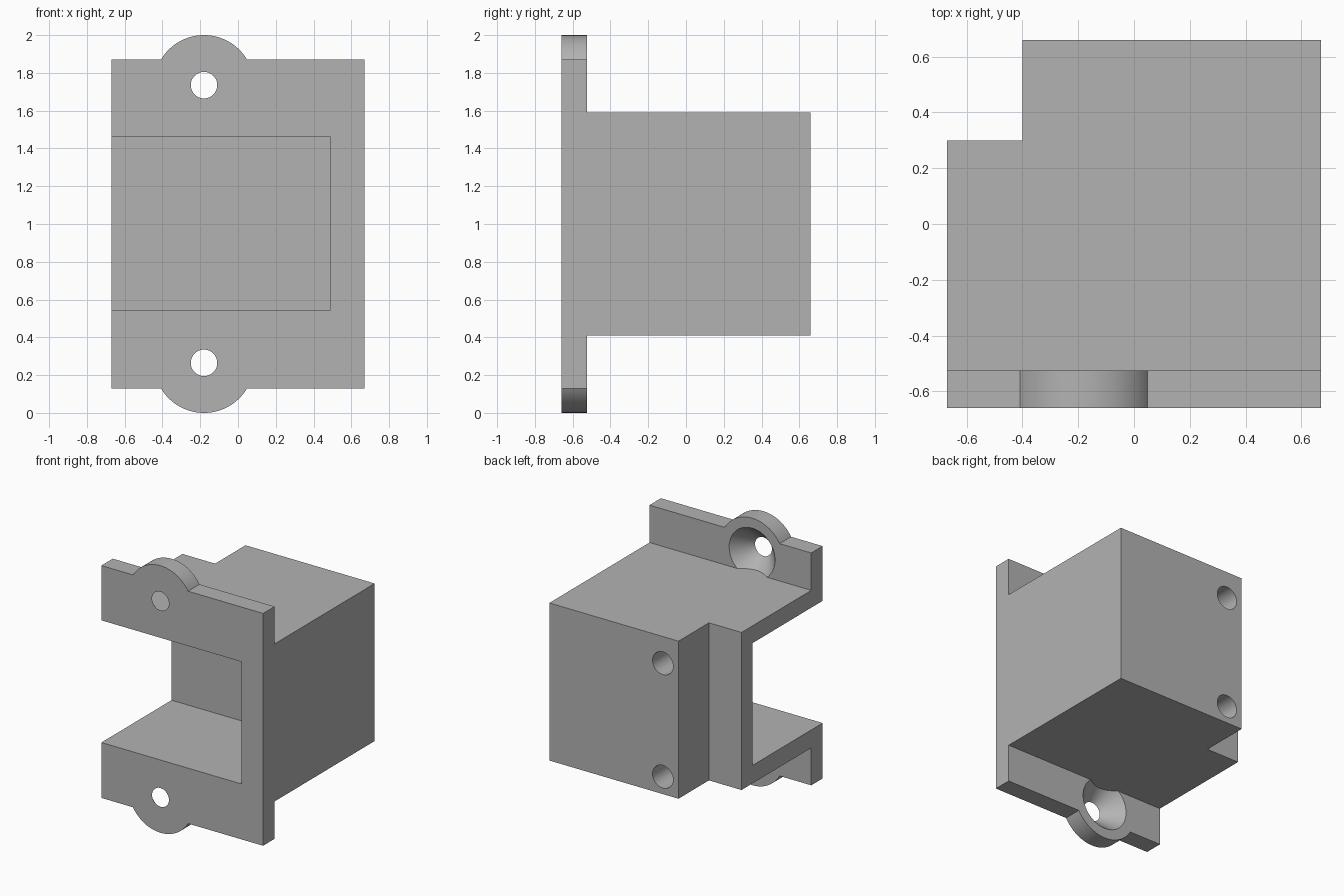
import bpy, bmesh
from math import pi, sin, cos, asin, radians
from mathutils import Matrix

if "Cube" in bpy.data.objects:
    bpy.data.objects.remove(bpy.data.objects["Cube"])

grey = bpy.data.materials.new("light grey")
grey.use_nodes = True
COLOUR = (0.45, 0.45, 0.45, 1)
grey.diffuse_color = COLOUR
grey.node_tree.nodes["Principled BSDF"].inputs["Base Color"].default_value = COLOUR

HALF_X, HALF_Y = 0.67, 0.66
PLATE_BACK = -0.525
EAR_X, EAR_R, EAR_DZ = -0.18, 0.265, 0.735   # screw ears, offset from mid height
PLATE_DZ = 0.87


def finish(name, bm):
    bmesh.ops.recalc_face_normals(bm, faces=bm.faces)
    mesh = bpy.data.meshes.new(name)
    bm.to_mesh(mesh)
    bm.free()
    mesh.materials.append(grey)
    obj = bpy.data.objects.new(name, mesh)
    bpy.context.collection.objects.link(obj)
    return obj


def prism(name, points, axis, low, high):
    """Extrude a profile: (x, z) along y, or (x, y) along z."""
    bm = bmesh.new()
    place = (lambda a, b: (a, low, b)) if axis == "y" else (lambda a, b: (a, b, low))
    face = bm.faces.new([bm.verts.new(place(a, b)) for a, b in points])
    side = bmesh.ops.extrude_face_region(bm, geom=[face])["geom"]
    move = (0, high - low, 0) if axis == "y" else (0, 0, high - low)
    bmesh.ops.translate(bm, vec=move, verts=[v for v in side if isinstance(v, bmesh.types.BMVert)])
    return finish(name, bm)


def cone(name, x, z, y0, y1, r0, r1):
    """Round cutter along y, radius r0 at y0 and r1 at y1."""
    bm = bmesh.new()
    bmesh.ops.create_cone(bm, cap_ends=True, segments=64, radius1=r0, radius2=r1, depth=y1 - y0,
                          matrix=Matrix.Translation((x, (y0 + y1) / 2, z)) @ Matrix.Rotation(-pi / 2, 4, "X"))
    return finish(name, bm)


def combine(target, other, operation):
    mod = target.modifiers.new(operation.lower(), "BOOLEAN")
    mod.operation, mod.object, mod.solver = operation, other, "EXACT"
    bpy.context.view_layer.objects.active = target
    bpy.ops.object.modifier_apply(modifier=mod.name)
    bpy.data.objects.remove(other)


# Mounting plate outline with a round ear at top and bottom
start = asin((PLATE_DZ - EAR_DZ) / EAR_R)
angles = [start + (pi - 2 * start) * i / 40 for i in range(41)]
top = [(HALF_X, PLATE_DZ)]
top += [(EAR_X + EAR_R * cos(a), EAR_DZ + EAR_R * sin(a)) for a in angles]
top += [(-HALF_X, PLATE_DZ)]
outline = top + [(x, -z) for x, z in reversed(top)]
bracket = prism("bracket", [(x, z + 1) for x, z in outline], "y", -HALF_Y, PLATE_BACK)

# Countersunk screw holes, widening to the back of the plate
for side in (1, -1):
    combine(bracket, cone("countersink", EAR_X, 1 + side * EAR_DZ,
                          -HALF_Y - 0.018, PLATE_BACK + 0.018, 0.054, 0.206), "DIFFERENCE")

# Housing with a stepped rear corner
housing = [(-HALF_X, -HALF_Y), (HALF_X, -HALF_Y), (HALF_X, HALF_Y),
           (-0.40, HALF_Y), (-0.40, 0.30), (-HALF_X, 0.30)]
combine(bracket, prism("housing", housing, "z", 0.41, 1.59), "UNION")

# Pocket open to the front and to the right side
pocket = [(-1, -1), (0.49, -1), (0.49, 0.17), (-1, 0.17)]
combine(bracket, prism("pocket", pocket, "z", 0.545, 1.46), "DIFFERENCE")

# Blind screw holes in the back face
for z in (0.54, 1.39):
    combine(bracket, cone("back_hole", -0.27, z, 0.26, HALF_Y + 0.1, 0.085, 0.085), "DIFFERENCE")

# Smooth the round walls only
bpy.ops.object.select_all(action="DESELECT")
bracket.select_set(True)
bpy.context.view_layer.objects.active = bracket
bpy.ops.object.shade_smooth_by_angle(angle=radians(25))
